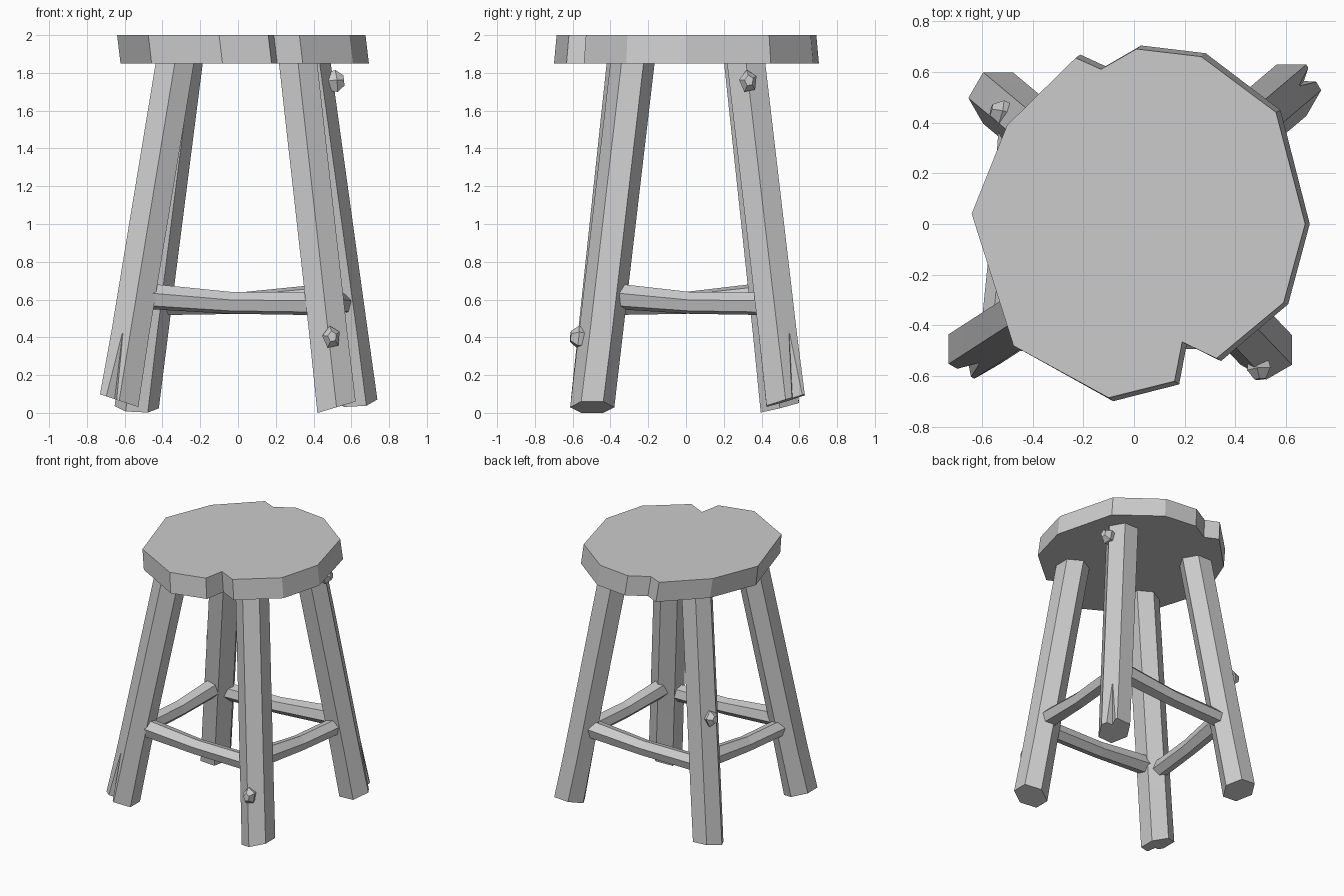
import bpy, bmesh, math
from mathutils import Vector

cube = bpy.data.objects.get("Cube")
if cube:
    bpy.data.objects.remove(cube)

# One weathered grey for everything
grey = bpy.data.materials.new("weathered_grey")
grey.use_nodes = True
colour = (0.6, 0.6, 0.6, 1)
grey.diffuse_color = colour
grey.node_tree.nodes["Principled BSDF"].inputs["Base Color"].default_value = colour


def loft(name, rings):
    """Skin a list of equal-length point rings and cap both ends."""
    bm = bmesh.new()
    loops = [[bm.verts.new(p) for p in ring] for ring in rings]
    n = len(loops[0])
    for a, b in zip(loops, loops[1:]):
        for i in range(n):
            j = (i + 1) % n
            bm.faces.new((a[i], a[j], b[j], b[i]))
    bm.faces.new(loops[0])
    bm.faces.new(loops[-1])
    bmesh.ops.remove_doubles(bm, verts=bm.verts, dist=0.0005)
    bmesh.ops.recalc_face_normals(bm, faces=bm.faces)
    mesh = bpy.data.meshes.new(name)
    bm.to_mesh(mesh)
    bm.free()
    mesh.materials.append(grey)
    obj = bpy.data.objects.new(name, mesh)
    bpy.context.collection.objects.link(obj)
    return obj


def polygon(sides, radius, turn=0):
    angles = [math.radians(turn + 360 * i / sides) for i in range(sides)]
    return [Vector((math.cos(a), math.sin(a))) * radius for a in angles]


# Seat: rough slab with two chipped notches
outline = [(.01, .69), (.265, .66), (.56, .44), (.675, 0), (.59, -.31),
           (.325, -.53), (.19, -.465), (.16, -.62), (-.10, -.685),
           (-.475, -.48), (-.64, .04), (-.50, .39), (-.23, .655), (-.13, .61)]
loft("seat", [[(x + .018, y * 1.02, 1.85) for x, y in outline],
              [(x, y, 2) for x, y in outline]])

SEAT_JOIN = 1.88


def leg(name, foot, head, turn, tilt, base, chip=None):
    """Hexagonal splayed leg with a slanted foot and an optional split."""
    foot, head = Vector(foot), Vector(head)
    hexagon = polygon(6, .117, turn)

    def section(half, depth):
        pts = []
        for i, p in enumerate(hexagon):
            pts.append(p)
            if i == chip:
                q = hexagon[(i + 1) % 6]
                mid = p.lerp(q, .6)
                pts += [p.lerp(q, .6 - half), mid * (1 - depth), p.lerp(q, .6 + half)]
        return pts

    def ring(z, half, depth, slanted=False):
        centre = foot.lerp(head, z / SEAT_JOIN)
        slope = Vector(tilt) if slanted else Vector((0, 0))
        return [(*(centre + p), z + slope.dot(p)) for p in section(half, depth)]

    loft(name, [ring(base, .27, .4, True), ring(.42, .02, 0), ring(SEAT_JOIN, .02, 0)])
    return lambda z: Vector((*foot.lerp(head, z / SEAT_JOIN), z))


# Legs, in order around the stool
axes = [
    leg("front_right_leg", (-.64, -.50), (-.33, -.30), 30, (-.33, 0), .065, 3),
    leg("front_left_leg", (.525, -.50), (.315, -.28), 30, (.3, 0), .03),
    leg("back_left_leg", (.63, .535), (.37, .315), 0, (.05, .3), .065, 0),
    leg("back_right_leg", (-.54, .50), (-.30, .30), 0, (-.05, .25), .03),
]

# Stretchers: slightly sagging six-sided rails between neighbouring legs
for i, name in enumerate(["front", "left", "back", "right"]):
    a, b = axes[i](.62), axes[(i + 1) % 4](.575)
    along = (b - a).normalized()
    a, b = a + along * .06, b - along * .06
    side = Vector((along.y, -along.x, 0))
    up = side.cross(along)
    up *= 1 if up.z > 0 else -1
    middle = (a + b) / 2 - Vector((0, 0, .015))
    loft(name + "_stretcher",
         [[c + side * p.x + up * p.y for p in polygon(6, r, 15)]
          for c, r in ((a, .07), (middle, .06), (b, .062))])


# Knots: stubby faceted branch stumps on the legs
def knot(name, centre, direction):
    out = Vector(direction).normalized()
    side = out.cross(Vector((0, 0, 1))).normalized()
    up = side.cross(out)
    rings = [(-.07, .045), (0, .062), (.04, .03)]
    loft(name, [[Vector(centre) + out * d + side * p.x * .8 + up * p.y
                 for p in polygon(5, r, 80)] for d, r in rings])


knot("upper_knot", (.52, .33, 1.755), (1, .1, .1))
knot("lower_knot", (.495, -.572, .40), (.1, -1, .1))
knot("middle_knot", (-.525, .44, .95), (-1, .25, .1))
